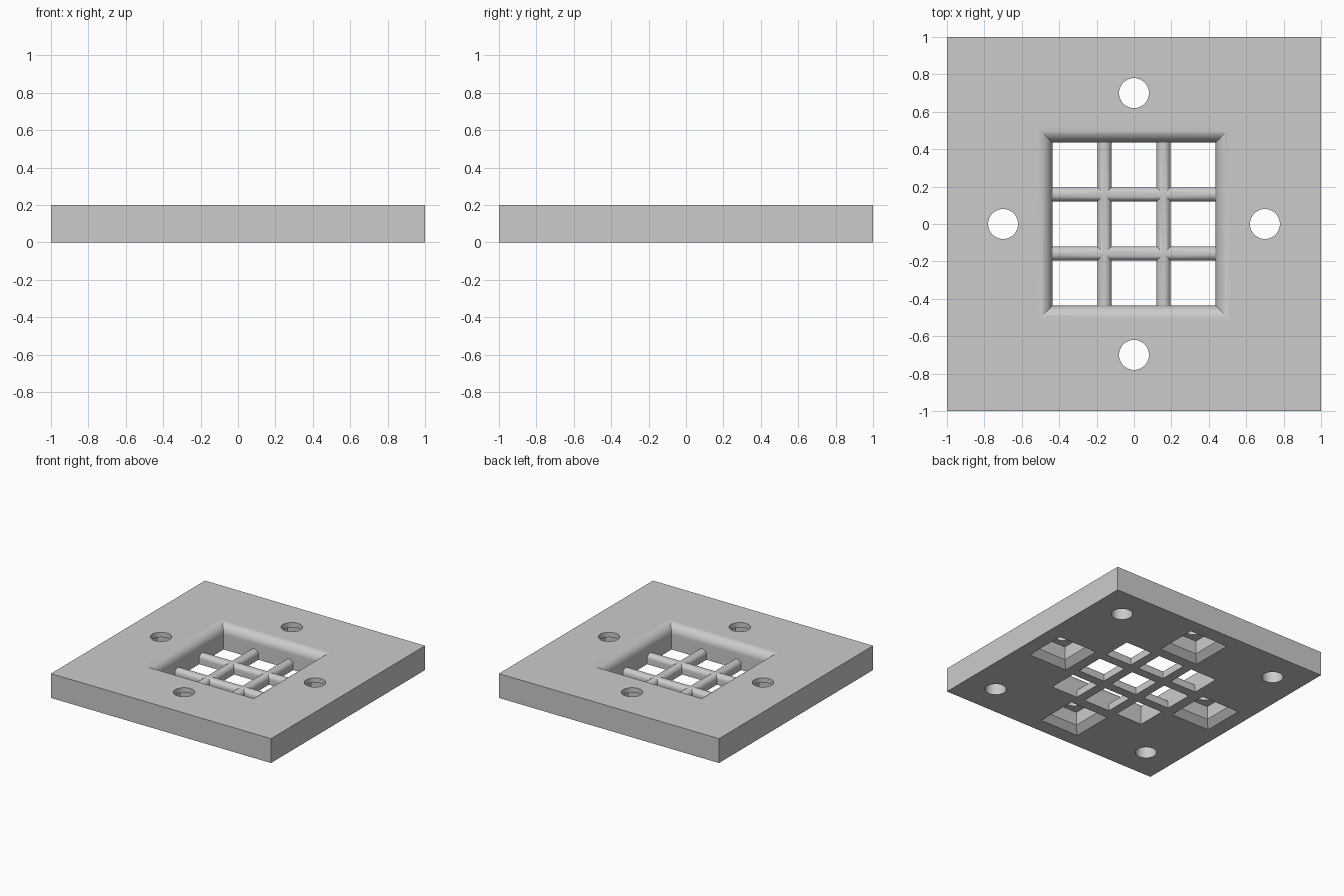
import bpy, bmesh, math
from mathutils import Matrix, Vector

if "Cube" in bpy.data.objects:
    bpy.data.objects.remove(bpy.data.objects["Cube"], do_unlink=True)

THICK = 0.2        # plate thickness
OPENING = 0.437    # half width of the central window
FILLET = 0.075     # rounding of the window rim
BAR = 0.038        # half width of a grating bar
PITCH = 0.158      # bar offset from the centre
HOLE = 0.08        # radius of all round holes

grey = bpy.data.materials.new("light grey")
grey.use_nodes = True
grey.diffuse_color = (0.6, 0.6, 0.6, 1)
grey.node_tree.nodes["Principled BSDF"].inputs["Base Color"].default_value = (0.6, 0.6, 0.6, 1)


def finish(name, bm):
    bmesh.ops.recalc_face_normals(bm, faces=bm.faces)
    mesh = bpy.data.meshes.new(name)
    bm.to_mesh(mesh)
    bm.free()
    mesh.materials.append(grey)
    obj = bpy.data.objects.new(name, mesh)
    bpy.context.collection.objects.link(obj)
    return obj


def stack(name, rings, sides=4, x=0, y=0):
    """Closed solid through (radius, height) rings; squares use their half width."""
    bm = bmesh.new()
    grow = math.sqrt(2) if sides == 4 else 1
    loops = []
    for radius, z in rings:
        loop = []
        for i in range(sides):
            a = math.tau * (i + 0.5) / sides
            loop.append(bm.verts.new((x + radius * grow * math.cos(a),
                                      y + radius * grow * math.sin(a), z)))
        loops.append(loop)
    for low, high in zip(loops, loops[1:]):
        for i in range(sides):
            j = (i + 1) % sides
            bm.faces.new((low[i], low[j], high[j], high[i]))
    bm.faces.new(loops[0])
    bm.faces.new(loops[-1])
    return finish(name, bm)


def round_bar(name, offset, angle):
    """Bar with a half-round top, reaching slightly into the window walls."""
    bm = bmesh.new()
    reach = OPENING + 0.02
    profile = [(-BAR, 0), (BAR, 0)]
    for i in range(17):
        a = math.pi * i / 16
        profile.append((BAR * math.cos(a), 0.042 + BAR * math.sin(a)))
    face = bm.faces.new([bm.verts.new((-reach, offset + p, z)) for p, z in profile])
    ends = bmesh.ops.extrude_face_region(bm, geom=[face])["geom"]
    bmesh.ops.translate(bm, vec=Vector((2 * reach, 0, 0)),
                        verts=[v for v in ends if isinstance(v, bmesh.types.BMVert)])
    bm.transform(Matrix.Rotation(angle, 4, "Z"))
    return finish(name, bm)


plate = stack("grated_plate", [(1, 0), (1, THICK)])
cutters, bars = [], []

# Central window with a rounded upper rim
rim = [(OPENING, -0.1)]
for i in range(17):
    a = math.pi / 2 * i / 16
    rim.append((OPENING + FILLET * (1 - math.cos(a)), THICK - FILLET * (1 - math.sin(a))))
rim.append((OPENING + FILLET, THICK + 0.1))
cutters.append(stack("window_cutter", rim))

# Bolt holes with chamfered square sockets underneath, blind holes near the corners
for k in range(4):
    a = k * math.pi / 2
    x, y = 0.7 * round(math.cos(a)), 0.7 * round(math.sin(a))
    cutters.append(stack("socket_cutter", [(0.227, -0.05), (0.127, 0.05), (0.127, 0.16)], 4, x, y))
    cutters.append(stack("bolt_hole_cutter", [(HOLE, 0.1), (HOLE, 0.3)], 48, x, y))
for x in (-0.74, 0.74):
    for y in (-0.74, 0.74):
        cutters.append(stack("blind_hole_cutter", [(HOLE, -0.1), (HOLE, 0.1)], 48, x, y))

# Grating bars in both directions
for angle in (0, math.pi / 2):
    for offset in (-PITCH, PITCH):
        bars.append(round_bar("grating_bar", offset, angle))

# Combine everything into one solid and drop the helpers
for tools, operation in ((cutters, "DIFFERENCE"), (bars, "UNION")):
    for tool in tools:
        mod = plate.modifiers.new(tool.name, "BOOLEAN")
        mod.operation = operation
        mod.solver = "EXACT"
        mod.object = tool
        tool.hide_render = True
graph = bpy.context.evaluated_depsgraph_get()
solid = bpy.data.meshes.new_from_object(plate.evaluated_get(graph))
plate.modifiers.clear()
plate.data = solid
for tool in cutters + bars:
    bpy.data.objects.remove(tool, do_unlink=True)
solid.materials.clear()
solid.materials.append(grey)
for poly in solid.polygons:
    poly.material_index = 0

# Smooth the rounded parts, keep level faces flat
bpy.ops.object.select_all(action="DESELECT")
plate.select_set(True)
bpy.context.view_layer.objects.active = plate
bpy.ops.object.shade_smooth_by_angle(angle=math.radians(25))
for poly in solid.polygons:
    if abs(poly.normal.z) > 0.9995:
        poly.use_smooth = False
